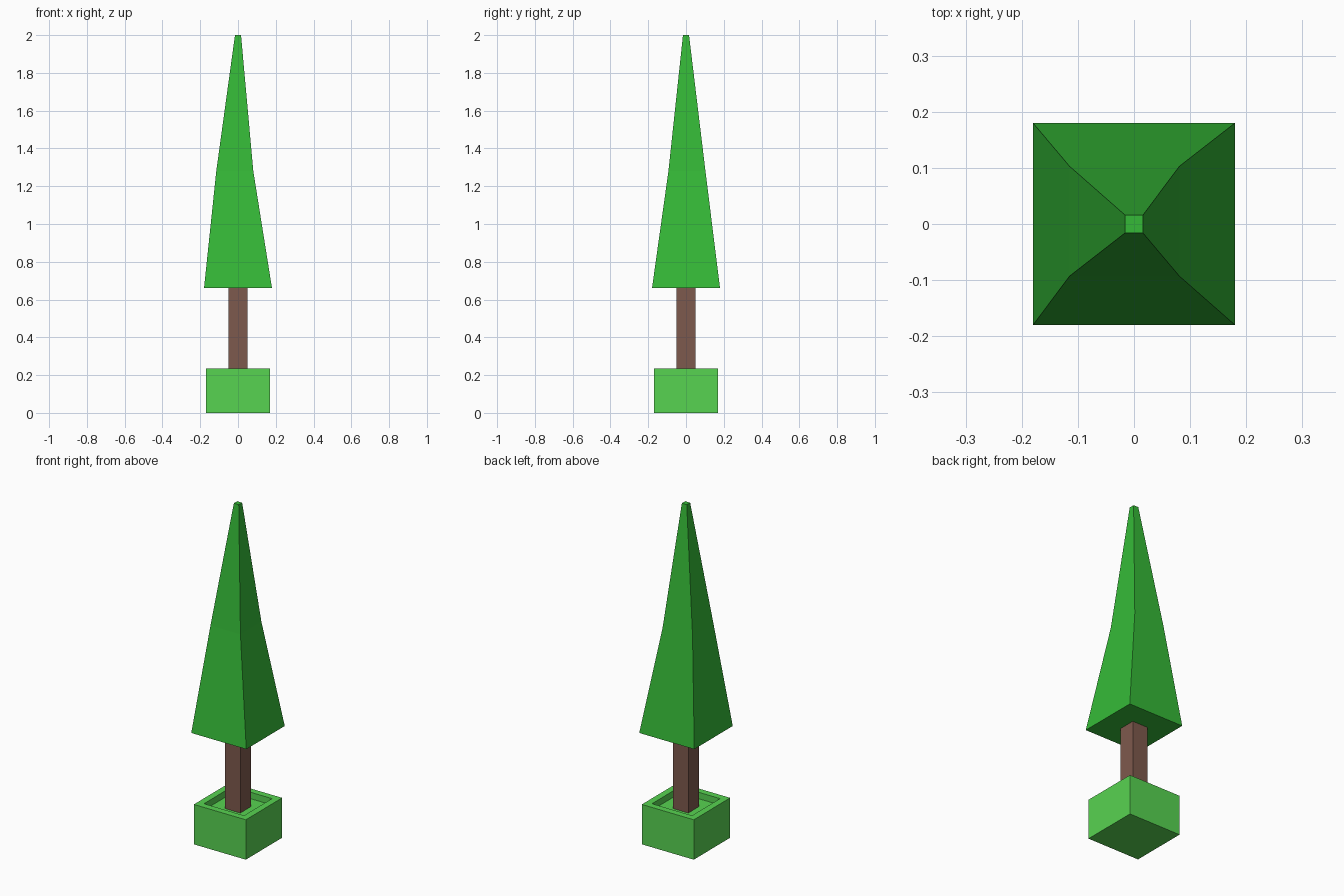
import bpy
import bmesh

if "Cube" in bpy.data.objects:
    bpy.data.objects.remove(bpy.data.objects["Cube"])


def srgb(r, g, b):
    return tuple((c / 255) ** 2.2 for c in (r, g, b)) + (1.0,)


def material(name, color):
    mat = bpy.data.materials.new(name)
    mat.diffuse_color = color
    mat.use_nodes = True
    mat.node_tree.nodes["Principled BSDF"].inputs["Base Color"].default_value = mat.diffuse_color
    return mat


def square_loft(name, rings, mat):
    """Skin square rings given as (centre x, centre y, half width, z), capped at both ends."""
    bm = bmesh.new()
    loops = []
    for cx, cy, h, z in rings:
        loops.append([bm.verts.new((cx + sx * h, cy + sy * h, z))
                      for sx, sy in ((-1, -1), (1, -1), (1, 1), (-1, 1))])
    for a, b in zip(loops, loops[1:]):
        for i in range(4):
            j = (i + 1) % 4
            bm.faces.new((a[i], a[j], b[j], b[i]))
    bm.faces.new(loops[0][::-1])
    bm.faces.new(loops[-1])
    bmesh.ops.recalc_face_normals(bm, faces=bm.faces)
    mesh = bpy.data.meshes.new(name)
    bm.to_mesh(mesh)
    bm.free()
    mesh.materials.append(mat)
    obj = bpy.data.objects.new(name, mesh)
    bpy.context.collection.objects.link(obj)
    return obj


pot_green = material("pot_green", srgb(88, 210, 82))
bark_brown = material("bark_brown", srgb(125, 90, 78))
leaf_green = material("leaf_green", srgb(56, 184, 58))

# Planter: outer wall, flat rim, shallow recess
square_loft("planter", [(0, 0, 0.17, 0), (0, 0, 0.17, 0.236),
                        (0, 0, 0.131, 0.236), (0, 0, 0.131, 0.198)], pot_green)

# Trunk from the planter floor to the foliage
square_loft("trunk", [(0, 0, 0.05, 0.198), (0, 0, 0.05, 0.66)], bark_brown)

# Foliage: tapered, with the middle ring pushed slightly off centre
square_loft("foliage", [(0, 0, 0.18, 0.66), (-0.017, 0.005, 0.098, 1.28),
                        (0, 0, 0.016, 2.0)], leaf_green)
